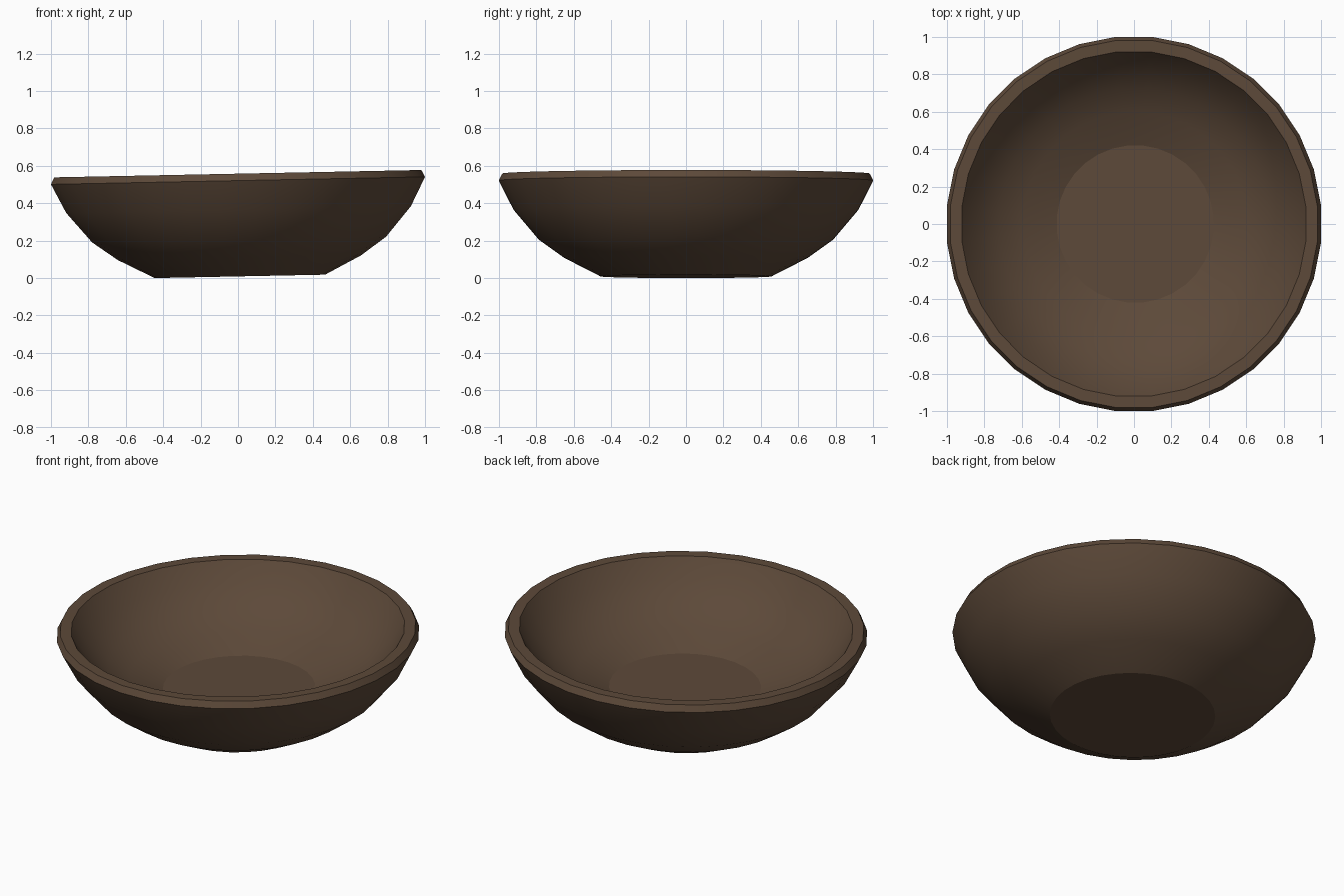
import bpy, bmesh, math
from mathutils import Matrix

if "Cube" in bpy.data.objects:
    bpy.data.objects.remove(bpy.data.objects["Cube"])

SIDES = 32
TILT = 0.02  # the bowl leans slightly, right side up

wood = bpy.data.materials.new("dark_brown_wood")
wood.diffuse_color = (0.109, 0.067, 0.041, 1)
wood.use_nodes = True
wood.node_tree.nodes["Principled BSDF"].inputs["Base Color"].default_value = wood.diffuse_color

# Outer wall from the foot up, over the rim, then down the inner wall
outer = [(0.458, 0), (0.654, 0.10), (0.79, 0.197), (0.926, 0.357), (1.005, 0.512)]
rim = [(0.986, 0.549)]
inner = [(r * 0.92, 0.19 + z * 0.70) for r, z in reversed(outer)]
profile = outer + rim + inner
sharp_rings = {0, 4, 5, 6, len(profile) - 1}

bm = bmesh.new()
rings = []
for r, z in profile:
    rings.append([bm.verts.new((r * math.cos((i + 0.5) * math.tau / SIDES),
                                r * math.sin((i + 0.5) * math.tau / SIDES), z))
                  for i in range(SIDES)])
for a, b in zip(rings, rings[1:]):
    for i in range(SIDES):
        j = (i + 1) % SIDES
        bm.faces.new((a[i], a[j], b[j], b[i])).smooth = True

# Flat foot and inside floor
bm.faces.new(rings[0][::-1])
bm.faces.new(rings[-1])

# Crisp edges at foot, rim and floor
for k in sharp_rings:
    for i in range(SIDES):
        bm.edges.get((rings[k][i], rings[k][(i + 1) % SIDES])).smooth = False

# Lean the bowl, then centre it and stand it on the ground
bm.transform(Matrix.Rotation(-TILT, 4, 'Y'))
xs = [v.co.x for v in bm.verts]
lowest = min(v.co.z for v in bm.verts)
bm.transform(Matrix.Translation((-(min(xs) + max(xs)) / 2, 0, -lowest)))
bmesh.ops.recalc_face_normals(bm, faces=bm.faces)

mesh = bpy.data.meshes.new("bowl")
bm.to_mesh(mesh)
bm.free()
mesh.materials.append(wood)
bowl = bpy.data.objects.new("bowl", mesh)
bpy.context.collection.objects.link(bowl)
